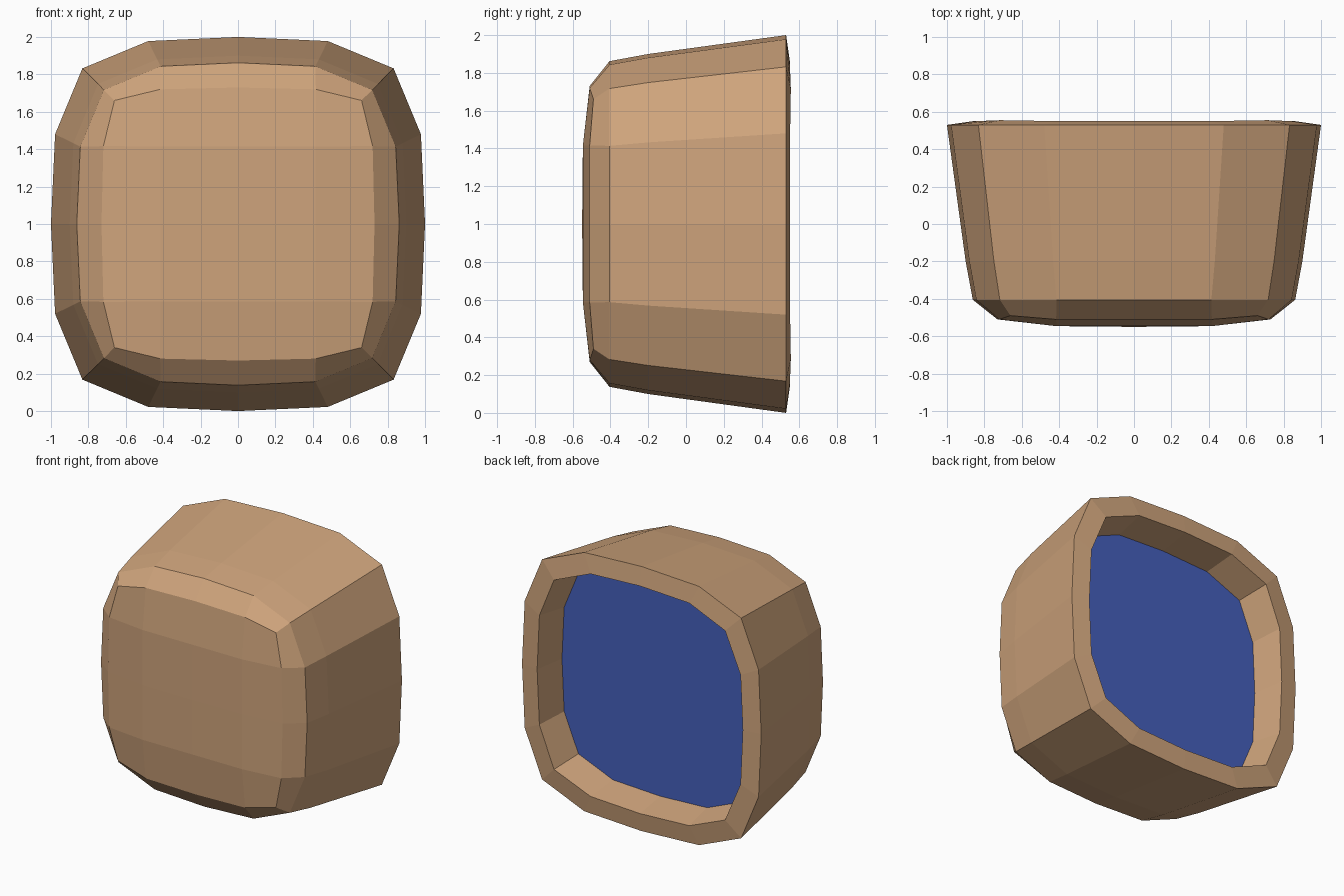
import bpy, bmesh

if "Cube" in bpy.data.objects:
    bpy.data.objects.remove(bpy.data.objects["Cube"])

ROUND = [(1, 0), (0.978, 0.48), (0.832, 0.832), (0.48, 0.978)]
SQUARE = [(1, 0), (0.986, 0.57), (0.905, 0.905), (0.57, 0.986)]
INNER = [(1, 0), (1, 1)]


def material(name, color):
    mat = bpy.data.materials.new(name)
    mat.diffuse_color = (*color, 1)
    mat.use_nodes = True
    mat.node_tree.nodes["Principled BSDF"].inputs["Base Color"].default_value = mat.diffuse_color
    return mat


def ring(bm, quarter, size, y, corner_y=None):
    """Repeat a quarter outline four times around the centre at z = 1."""
    verts = []
    for q in range(4):
        for i, (x, z) in enumerate(quarter):
            for _ in range(q):
                x, z = -z, x
            is_corner = i == len(quarter) // 2
            depth = corner_y if corner_y is not None and is_corner else y
            verts.append(bm.verts.new((x * size, depth, 1 + z * size)))
    return verts


def bridge(bm, a, b):
    n = len(a)
    for i in range(n):
        j = (i + 1) % n
        bm.faces.new((a[i], a[j], b[j], b[i]))


def finish(bm, name, mat):
    bmesh.ops.recalc_face_normals(bm, faces=bm.faces)
    mesh = bpy.data.meshes.new(name)
    bm.to_mesh(mesh)
    bm.free()
    mesh.materials.append(mat)
    obj = bpy.data.objects.new(name, mesh)
    bpy.context.collection.objects.link(obj)
    return obj


# Shell: recessed inner wall, back rim, tapered sides, rounded front edge
bm = bmesh.new()
rings = [
    ring(bm, ROUND, 0.82, 0.31),
    ring(bm, ROUND, 0.86, 0.55, 0.555),
    ring(bm, ROUND, 1.0, 0.53),
    ring(bm, ROUND, 0.9, -0.2),
    ring(bm, ROUND, 0.862, -0.405),
    ring(bm, SQUARE, 0.73, -0.51, -0.49),
]
for a, b in zip(rings, rings[1:]):
    bridge(bm, a, b)

# Gently domed front, a grid of quads in each quarter
edge = rings[-1]
core = ring(bm, INNER, 0.415, -0.546)
centre = bm.verts.new((0, -0.55, 1))
for q in range(4):
    e = [edge[(4 * q + k) % 16] for k in range(5)]
    m, c, n = core[2 * q], core[2 * q + 1], core[(2 * q + 2) % 8]
    for face in ((e[0], e[1], c, m), (e[1], e[2], e[3], c),
                 (e[3], e[4], n, c), (m, c, n, centre)):
        bm.faces.new(face)
finish(bm, "shell", material("tan", (0.62, 0.37, 0.2)))

# Flat blue panel set into the back, facing +y
bm = bmesh.new()
panel = bm.faces.new(ring(bm, ROUND, 0.82, 0.31))
panel.normal_update()
if panel.normal.y < 0:
    panel.normal_flip()
mesh = bpy.data.meshes.new("back_panel")
bm.to_mesh(mesh)
bm.free()
mesh.materials.append(material("blue", (0.06, 0.115, 0.5)))
bpy.context.collection.objects.link(bpy.data.objects.new("back_panel", mesh))
